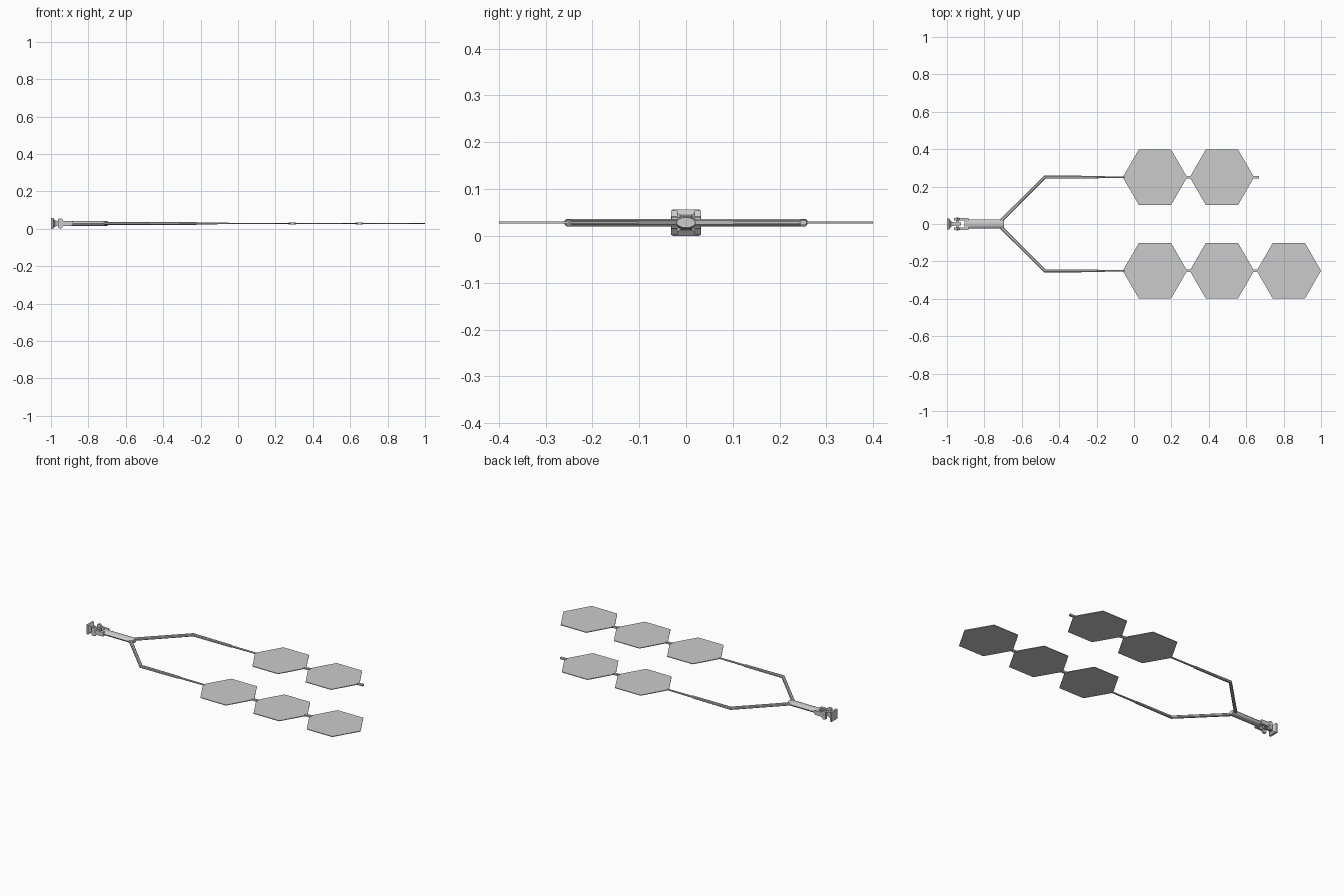
import bpy, bmesh, math
from mathutils import Vector

if "Cube" in bpy.data.objects:
    bpy.data.objects.remove(bpy.data.objects["Cube"])

ZC = 0.0285  # height of the common centre plane


def finish(name, bm, smooth=False):
    bmesh.ops.recalc_face_normals(bm, faces=bm.faces)
    me = bpy.data.meshes.new(name)
    bm.to_mesh(me)
    bm.free()
    ob = bpy.data.objects.new(name, me)
    bpy.context.collection.objects.link(ob)
    if smooth:
        bpy.ops.object.select_all(action='DESELECT')
        ob.select_set(True)
        bpy.context.view_layer.objects.active = ob
        bpy.ops.object.shade_smooth_by_angle(angle=math.radians(35))
    return ob


def skin(name, rings, smooth=False):
    bm = bmesh.new()
    vs = [[bm.verts.new(p) for p in r] for r in rings]
    n = len(vs[0])
    for a, b in zip(vs, vs[1:]):
        for i in range(n):
            bm.faces.new((a[i], a[(i + 1) % n], b[(i + 1) % n], b[i]))
    bm.faces.new(vs[0])
    bm.faces.new(vs[-1])
    return finish(name, bm, smooth)


def box(name, x0, x1, y0, y1, h):
    return skin(name, [[(x, y0, ZC - h), (x, y1, ZC - h), (x, y1, ZC + h), (x, y0, ZC + h)]
                       for x in (x0, x1)])


def prism_z(name, pts, h):
    return skin(name, [[(x, y, ZC + s * h) for x, y in pts] for s in (-1, 1)])


def prism_y(name, pts, y0, y1):
    return skin(name, [[(x, y, ZC + z) for x, z in pts] for y in (y0, y1)])


def loft_x(name, stations, n=4, turn=0.0, smooth=False):
    # stations: (x, half width, half height)
    k = 1 / math.cos(math.pi / 4) if n == 4 else 1
    return skin(name, [[(x, k * w * math.cos(turn + 2 * math.pi * i / n),
                         ZC + k * h * math.sin(turn + 2 * math.pi * i / n)) for i in range(n)]
                       for x, w, h in stations], smooth)


def bar(name, path, sizes):
    # chamfered bar swept along a flat path with mitred elbows
    prof = [(-1, -.5), (-.5, -1), (.5, -1), (1, -.5), (1, .5), (.5, 1), (-.5, 1), (-1, .5)]
    pts = [Vector(p) for p in path]
    rings = []
    for i, p in enumerate(pts):
        a = (p - pts[i - 1]).normalized() if i else (pts[1] - p).normalized()
        b = (pts[i + 1] - p).normalized() if i < len(pts) - 1 else a
        t = (a + b).normalized()
        side = Vector((-t.y, t.x)) / t.dot(a)
        w, h = sizes[i]
        rings.append([(p.x + side.x * u * w, p.y + side.y * u * w, ZC + v * h) for u, v in prof])
    return skin(name, rings)


# wall mount: square plate flaring down to a hinge lug
loft_x("mount_plate", [(-1.0, .029, .0285), (-.988, .029, .0285), (-.978, .013, .016),
                       (-.962, .009, .012)], 4, math.pi / 4)
box("hinge_lug", -.965, -.925, -.009, .009, .012)

# fork: two cheeks with tall hinge ends, tied to the boom by a bridge
cheek = [(-.962, -.022), (-.955, -.026), (-.944, -.026), (-.934, -.014), (-.89, -.013),
         (-.89, .013), (-.934, .014), (-.944, .026), (-.955, .026), (-.962, .022)]
for s, side in ((1, "left"), (-1, "right")):
    prism_y("fork_cheek_" + side, cheek, s * .018, s * .032)
box("fork_bridge", -.905, -.885, -.031, .031, .012)
circle = [(-.945 + .007 * math.cos(i * math.pi / 6), .007 * math.sin(i * math.pi / 6))
          for i in range(12)]
prism_y("hinge_pin", circle, -.034, .034)

# main boom: oval tube
loft_x("boom", [(-.9, .025, .0135), (-.705, .025, .0135), (-.695, .02, .011)], 16, 0, True)

# two arms, each carrying a chain of hexagonal panels
R = 0.172
for s, count, side in ((1, 2, "left"), (-1, 3, "right")):
    bar("arm_" + side, [(-.72, s * .008), (-.477, s * .251), (-.22, s * .25)],
        [(.009, .008), (.0085, .008), (.0075, .007)])
    bar("arm_tip_" + side, [(-.225, s * .25), (-.05, s * .25)], [(.0055, .005), (.005, .004)])
    for i in range(count):
        cx = 0.112 + 0.358 * i
        prism_z("panel_%s_%d" % (side, i + 1),
                [(cx + R * math.cos(k * math.pi / 3), s * .25 + R * math.sin(k * math.pi / 3))
                 for k in range(6)], .002)
        if i < 2:
            # hinge tab on the outer corner of the panel
            box("panel_link_%s_%d" % (side, i + 1), cx + R - .013, cx + R + .027,
                s * .25 - .007, s * .25 + .007, .005)
